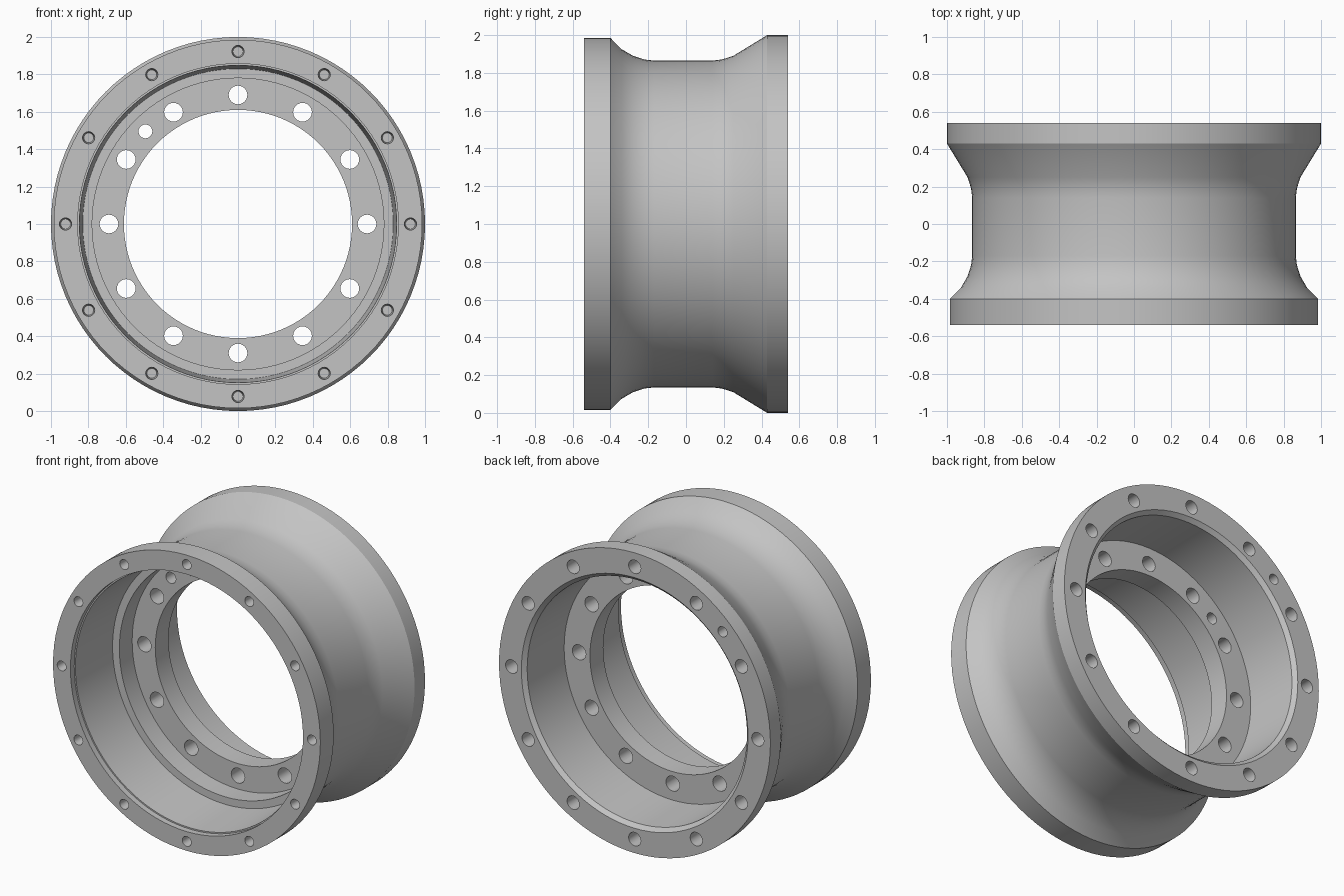
import bpy, bmesh, math
from mathutils import Matrix, Vector

if "Cube" in bpy.data.objects:
    bpy.data.objects.remove(bpy.data.objects["Cube"], do_unlink=True)

SEGMENTS = 96
AXIS_HEIGHT = 1.0

grey = bpy.data.materials.new("plain_grey")
grey.use_nodes = True
colour = (0.55, 0.55, 0.55, 1)
grey.diffuse_color = colour
grey.node_tree.nodes["Principled BSDF"].inputs["Base Color"].default_value = colour


def make_object(name, bm):
    bmesh.ops.recalc_face_normals(bm, faces=bm.faces)
    mesh = bpy.data.meshes.new(name)
    bm.to_mesh(mesh)
    bm.free()
    mesh.materials.append(grey)
    obj = bpy.data.objects.new(name, mesh)
    bpy.context.collection.objects.link(obj)
    return obj


def lathe(name, profile):
    """Turn a closed (y, radius) profile around the wheel axis."""
    bm = bmesh.new()
    rings = []
    for i in range(SEGMENTS):
        a = math.tau * i / SEGMENTS
        rings.append([bm.verts.new((r * math.cos(a), y, AXIS_HEIGHT + r * math.sin(a)))
                      for y, r in profile])
    n = len(profile)
    for i in range(SEGMENTS):
        a, b = rings[i], rings[(i + 1) % SEGMENTS]
        for j in range(n):
            k = (j + 1) % n
            bm.faces.new((a[j], a[k], b[k], b[j]))
    return make_object(name, bm)


def drill(bm, angle, circle, y0, y1, r0, r1):
    """Add a hole cutter running along y from y0 to y1."""
    a = math.radians(angle)
    centre = Vector((circle * math.cos(a), (y0 + y1) / 2,
                     AXIS_HEIGHT + circle * math.sin(a)))
    # the cone's local +z is turned to +y
    turn = Matrix.Rotation(-math.pi / 2, 4, 'X')
    bmesh.ops.create_cone(bm, cap_ends=True, segments=24, radius1=r0, radius2=r1,
                          depth=y1 - y0, matrix=Matrix.Translation(centre) @ turn)


# Outer surface front to back, then the bore back to front
outer = [(-.54, .985), (-.40, .985), (-.34, .925), (-.28, .89), (-.22, .871),
         (-.17, .865), (.14, .865), (.19, .871), (.25, .89), (.43, 1.0), (.54, 1.0)]
bore = [(.54, .835), (.515, .81), (.14, .80), (.14, .61), (0, .61), (0, .78),
        (-.135, .78), (-.135, .83), (-.50, .848), (-.50, .857)]
bore.append((-.54, .857))
rim = lathe("wheel_rim", outer + bore)

# Bolt holes in the front flange, the mounting plate and the back flange
bm = bmesh.new()
for step in range(12):
    angle = step * 30
    drill(bm, angle, .922, -.56, -.44, .034, .026)
    drill(bm, angle, .69, -.05, .19, .05, .05)
    drill(bm, angle, .907, .44, .56, .045, .045)
# Small locating holes
drill(bm, 135, .70, -.05, .19, .037, .037)
drill(bm, 135, .915, .46, .56, .034, .034)
cutter = make_object("hole_cutter", bm)
cutter.hide_render = True

cut = rim.modifiers.new("holes", 'BOOLEAN')
cut.operation = 'DIFFERENCE'
cut.solver = 'EXACT'
cut.object = cutter

bpy.ops.object.select_all(action='DESELECT')
rim.select_set(True)
bpy.context.view_layer.objects.active = rim
bpy.ops.object.modifier_apply(modifier=cut.name)
bpy.data.objects.remove(cutter, do_unlink=True)
bpy.ops.object.shade_smooth_by_angle(angle=math.radians(25))
